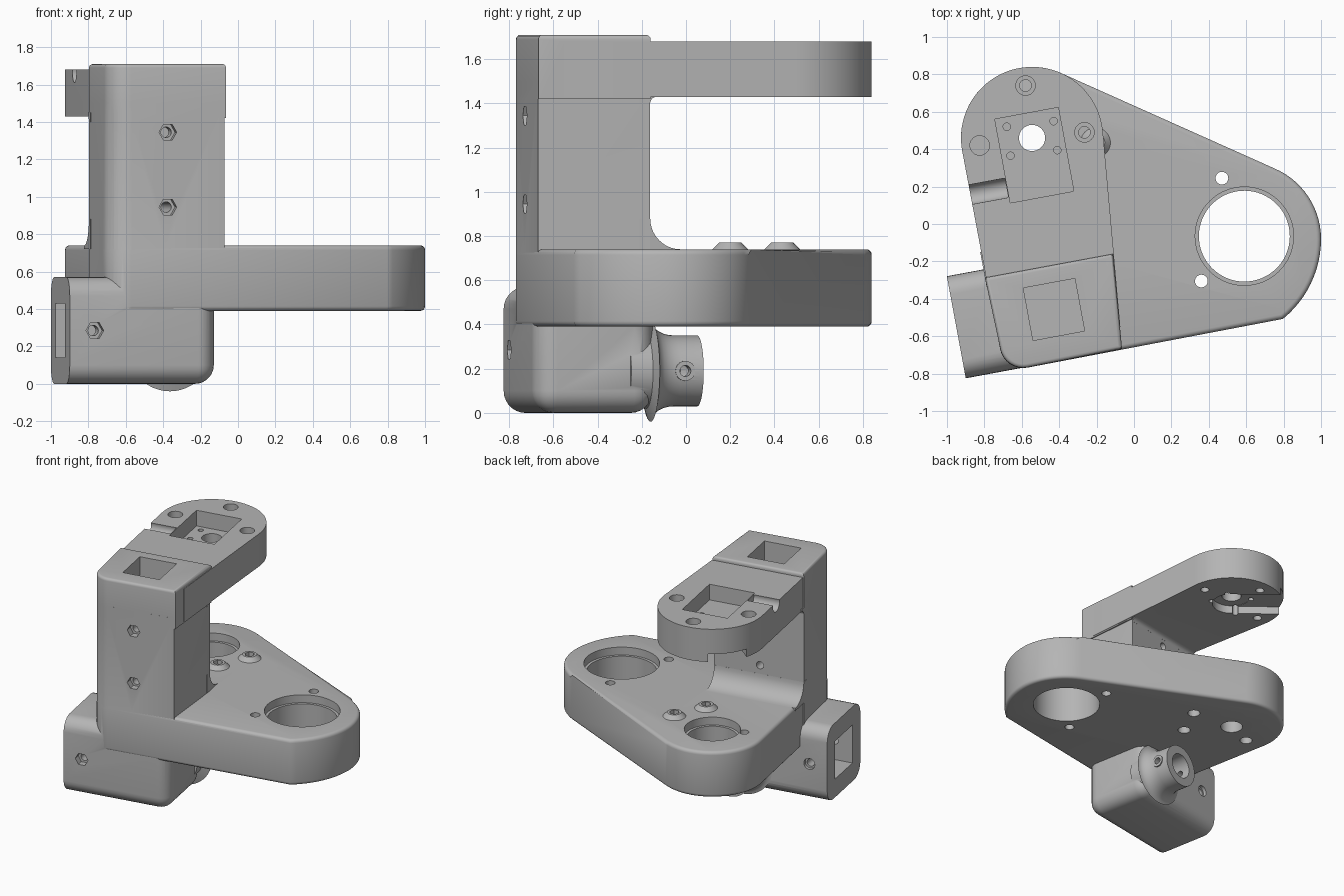
import bpy, bmesh, math
from mathutils import Matrix, Vector

cube = bpy.data.objects.get("Cube")
if cube:
    bpy.data.objects.remove(cube)

grey = bpy.data.materials.new("plain grey")
grey.use_nodes = True
COLOR = (0.46, 0.46, 0.46, 1)
grey.diffuse_color = COLOR
grey.node_tree.nodes["Principled BSDF"].inputs["Base Color"].default_value = COLOR

TILT = math.radians(10.5)
U = Vector((math.cos(TILT), math.sin(TILT), 0))
V = Vector((-math.sin(TILT), math.cos(TILT), 0))
SPIN = Matrix.Rotation(TILT, 4, 'Z')
TURN = {'z': Matrix(), 'v': Matrix.Rotation(-math.pi / 2, 4, 'X'),
        'u': Matrix.Rotation(math.pi / 2, 4, 'Y')}
cutters = []


def to_object(name, bm):
    bmesh.ops.recalc_face_normals(bm, faces=bm.faces)
    mesh = bpy.data.meshes.new(name)
    bm.to_mesh(mesh)
    bm.free()
    mesh.materials.append(grey)
    ob = bpy.data.objects.new(name, mesh)
    bpy.context.collection.objects.link(ob)
    return ob


def arc(cx, cy, r, a0, a1, n=20):
    return [(cx + r * math.cos(math.radians(a0 + (a1 - a0) * i / n)),
             cy + r * math.sin(math.radians(a0 + (a1 - a0) * i / n))) for i in range(n + 1)]


def prism(name, pts, z0, z1, top=0, bottom=0):
    """Extrude an outline upwards and round its rims."""
    bm = bmesh.new()
    face = bm.faces.new([bm.verts.new((x, y, z0)) for x, y in pts])
    res = bmesh.ops.extrude_face_region(bm, geom=[face])
    for v in res["geom"]:
        if isinstance(v, bmesh.types.BMVert):
            v.co.z = z1
    for z, r in ((z1, top), (z0, bottom)):
        if r:
            rim = [e for e in bm.edges if all(abs(v.co.z - z) < 1e-5 for v in e.verts)]
            bmesh.ops.bevel(bm, geom=rim, offset=r, segments=4, profile=0.5, affect='EDGES')
    return to_object(name, bm)


def lathe(name, at, axis, profile, n=40):
    """Solid of revolution from (radius, height) pairs along an axis."""
    bm = bmesh.new()
    rings = [[bm.verts.new((r * math.cos(math.tau * i / n), r * math.sin(math.tau * i / n), h))
              for i in range(n)] for r, h in profile]
    for a, b in zip(rings, rings[1:]):
        for i in range(n):
            bm.faces.new((a[i], a[(i + 1) % n], b[(i + 1) % n], b[i]))
    bm.faces.new(rings[0])
    bm.faces.new(rings[-1])
    bm.transform(Matrix.Translation(at) @ SPIN @ TURN[axis])
    return to_object(name, bm)


def drill(at, r, h0, h1, axis='z', n=32):
    cutters.append(lathe("hole_cutter", at, axis, [(r, h0), (r, h1)], n))


def block(name, at, size, spin=SPIN):
    bm = bmesh.new()
    bmesh.ops.create_cube(bm, matrix=Matrix.Translation(at) @ spin @ Matrix.Diagonal((*size, 1)))
    return to_object(name, bm)


def front_y(x):
    return -0.51 + (x - 0.8) * math.tan(TILT)


# Base plate with a large and a small round end
corner = arc(-0.593, -0.645, 0.125, 190.5, 280.5, 8)
plate = prism("base_plate", arc(0.45, -0.08, 0.55, -51, 0, 12) + arc(0.59, -0.08, 0.41, 0, 66.5, 14)[1:]
              + arc(-0.545, 0.46, 0.38, 66.5, 190.5, 32) + corner, 0.39, 0.74, 0.025, 0.025)

# Upright column, slightly slimmer below its head
back_left, back_right = (-0.797, -0.287), (-0.112, -0.16)
head_corner = arc(-0.592, -0.644, 0.125, 190.5, 280.5, 8)
column = prism("column", [back_left] + head_corner + [(-0.072, -0.669), (-0.122, -0.162)], 0.45, 1.5)
head = prism("column_head", [back_left] + head_corner + [(-0.064, -0.667), back_right],
             1.42, 1.71, 0.02)

# Overhanging arm with a round end
arm = prism("arm", arc(-0.545, 0.46, 0.38, 5.2, 190.5, 40)
            + [(-0.76, -0.45), (-0.69, -0.6), (-0.073, -0.55)], 1.43, 1.68)


# Concave fillets behind the column, at the plate and under the arm
def fillet(name, z, r, up):
    bm = bmesh.new()
    pts = [(-0.05, -0.02), (r, -0.02)] + arc(r, r, r, 270, 180, 10) + [(-0.05, r)]
    a, b = Vector((*back_left, z)), Vector((-0.125, -0.162, z))
    ends = [[bm.verts.new(p + V * d + Vector((0, 0, up * h))) for d, h in pts] for p in (a, b)]
    for i in range(len(pts)):
        j = (i + 1) % len(pts)
        bm.faces.new((ends[0][i], ends[0][j], ends[1][j], ends[1][i]))
    for end in ends:
        bm.faces.new(end)
    return to_object(name, bm)


base_fillet = fillet("base_fillet", 0.74, 0.14, 1)
arm_fillet = fillet("arm_fillet", 1.43, 0.03, -1)

# Lower housing: rounded along its length and at its right end
housing_centre = Vector((-0.95, -0.552, 0.285)) + U * 0.4
bm = bmesh.new()
bmesh.ops.create_cube(bm, matrix=Matrix.Diagonal((0.8, 0.555, 0.57, 1)))
soft = [e for e in bm.edges if not all(v.co.x < 0 for v in e.verts)]
bmesh.ops.bevel(bm, geom=soft, offset=0.1, segments=7, profile=0.5, affect='EDGES', clamp_overlap=True)
bm.transform(Matrix.Translation(housing_centre) @ SPIN)
housing = to_object("housing", bm)

# Flared tube behind the housing
tube_at = Vector((-0.36, -0.18, 0.19))
flare = [(0.16 + 0.07 * (1 - math.sin(t * math.pi / 12)), 0.13 - 0.11 * math.cos(t * math.pi / 12))
         for t in range(7)]
tube = lathe("tube", tube_at, 'v', [(0.17, -0.1), (0.17, 0)] + flare + [(0.16, 0.235)], 48)
tube_pad = lathe("tube_screw_pad", tube_at + V * 0.15, 'u', [(0.045, -0.165), (0.045, 0.165)])

# Screw bosses on the plate
boss_spots = [(-0.206, 0.435), (-0.31, 0.2)]
bosses = [lathe("screw_boss", (x, y, 0.74), 'z', [(0.08, -0.03), (0.08, 0), (0.05, 0.03)])
          for x, y in boss_spots]

# Holes through the plate
for x, y in boss_spots:
    drill((x, y, 0), 0.022, 0.3, 0.9)
    drill((x, y, 0), 0.035, 0.74, 0.9, n=6)
    drill((x, y, 0), 0.045, 0.3, 0.46)
drill((0.59, -0.065, 0), 0.243, 0.3, 0.9, n=64)
drill((0.59, -0.065, 0), 0.263, 0.68, 0.9, n=64)
for x, y in ((0.47, 0.245), (0.36, -0.305), (-0.755, 0.375)):
    drill((x, y, 0), 0.034, 0.3, 0.9)
drill((-0.545, 0.46, 0), 0.195, 0.68, 0.9, n=48)
drill((-0.545, 0.46, 0), 0.175, 0.54, 0.9, n=48)
drill((-0.545, 0.46, 0), 0.08, 0.3, 0.9)
drill((-0.755, 0.375, 0), 0.045, 0.3, 0.46)

# Arm: board pocket, shaft hole, screw holes, cable groove and underside slot
cutters.append(block("board_pocket", (-0.533, 0.368, 1.66), (0.345, 0.455, 0.2)))
drill((-0.545, 0.46, 0), 0.07, 1.3, 1.8)
for x, y in ((-0.68, 0.52), (-0.43, 0.55), (-0.41, 0.395), (-0.66, 0.365)):
    drill((x, y, 0), 0.02, 1.3, 1.8, n=16)
for x, y in ((-0.58, 0.74), (-0.825, 0.42), (-0.265, 0.49)):
    drill((x, y, 0), 0.031, 1.3, 1.8)
    drill((x, y, 0), 0.052, 1.6, 1.8)
drill((-0.78, 0.175, 1.665), 0.055, -0.2, 0.1, 'u')
slot_turn = math.radians(142)
slot_dir = Vector((math.cos(slot_turn), math.sin(slot_turn), 0))
drill((-0.545, 0.46, 0), 0.14, 1.35, 1.492)
cutters.append(block("underside_slot", Vector((-0.545, 0.46, 1.42)) + slot_dir * 0.3,
                     (0.6, 0.279, 0.14), Matrix.Rotation(slot_turn, 4, 'Z')))

# Column head pocket and housing window
cutters.append(block("head_pocket", (-0.428, -0.457, 1.6), (0.28, 0.285, 0.6)))
cutters.append(block("housing_window", Vector((-0.953, -0.552, 0.285)) + U * 0.2, (0.5, 0.29, 0.29)))

# Hex screw seats in front, round seats behind
for x, z, back in ((-0.375, 1.345, 0.53), (-0.375, 0.945, 0.53), (-0.765, 0.285, 0.53)):
    at = Vector((x, front_y(x), z))
    drill(at, 0.048, -0.1, 0.05, 'v', 6)
    drill(at, 0.028, -0.1, 0.8, 'v', 20)
    drill(at, 0.042, back, 0.7, 'v')

# Tube bore and its cross screws
drill(tube_at, 0.095, -0.05, 0.4, 'v')
drill(tube_at + V * 0.15, 0.025, -0.3, 0.3, 'u', 20)

# Join the solids, cut the holes and keep one finished body
body = plate
body.name = "bracket_body"
solids = [column, head, arm, base_fillet, arm_fillet, housing, tube, tube_pad] + bosses
for helpers, mode in ((solids, 'UNION'), (cutters, 'DIFFERENCE')):
    for ob in helpers:
        ob.hide_render = True
        mod = body.modifiers.new(ob.name, 'BOOLEAN')
        mod.operation, mod.solver, mod.object = mode, 'EXACT', ob
bpy.context.view_layer.update()
finished = bpy.data.meshes.new_from_object(body.evaluated_get(bpy.context.evaluated_depsgraph_get()))
body.modifiers.clear()
body.data = finished
for ob in solids + cutters:
    bpy.data.objects.remove(ob)

bpy.ops.object.select_all(action='DESELECT')
body.select_set(True)
bpy.context.view_layer.objects.active = body
bpy.ops.object.shade_smooth_by_angle(angle=math.radians(30))
